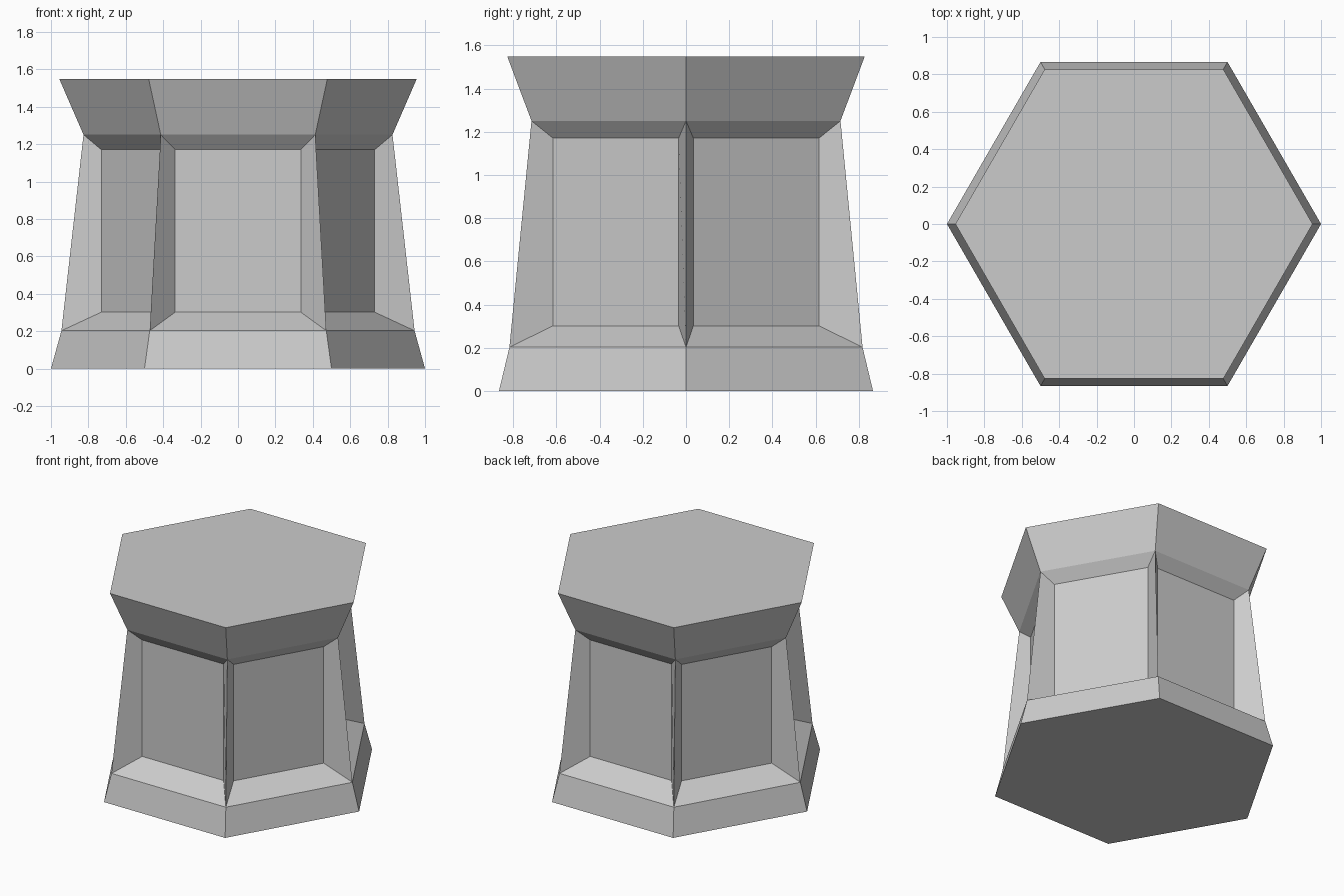
import bpy, bmesh
from math import radians
from mathutils import Vector, Matrix

if "Cube" in bpy.data.objects:
    bpy.data.objects.remove(bpy.data.objects["Cube"])

SIDES = 6
# outline as (corner radius, height): foot, body bottom, body top, rim
PROFILE = [(1.0, 0.0), (0.944, 0.203), (0.826, 1.251), (0.955, 1.548)]
# recessed panel on every side
PANEL_HALF, PANEL_DIST, PANEL_LOW, PANEL_HIGH = 0.336, 0.65, 0.302, 1.171


def turn(index):
    return Matrix.Rotation(radians(360 / SIDES * index), 3, 'Z')


bm = bmesh.new()

# hexagonal rings
rings = [[bm.verts.new(turn(i) @ Vector((r, 0, z))) for i in range(SIDES)]
         for r, z in PROFILE]

# bottom and top caps
bm.faces.new(rings[0][::-1])
bm.faces.new(rings[-1])

# flared walls, keeping the middle band for the recesses
body_faces = []
for level in range(len(rings) - 1):
    low, high = rings[level], rings[level + 1]
    for i in range(SIDES):
        j = (i + 1) % SIDES
        face = bm.faces.new((low[i], low[j], high[j], high[i]))
        if level == 1:
            body_faces.append(face)

# upright recessed panels with sloping frames
bmesh.ops.inset_individual(bm, faces=body_faces, thickness=0.08)
for i, face in enumerate(body_faces):
    spin = turn(i + 0.5)
    middle = face.calc_center_median()
    for v in face.verts:
        local = spin.inverted() @ v.co
        side = PANEL_HALF if local.y > 0 else -PANEL_HALF
        height = PANEL_HIGH if v.co.z > middle.z else PANEL_LOW
        v.co = spin @ Vector((PANEL_DIST, side, height))

bmesh.ops.recalc_face_normals(bm, faces=bm.faces)
mesh = bpy.data.meshes.new("hexagonal_pedestal")
bm.to_mesh(mesh)
bm.free()
pedestal = bpy.data.objects.new("hexagonal_pedestal", mesh)
bpy.context.collection.objects.link(pedestal)
